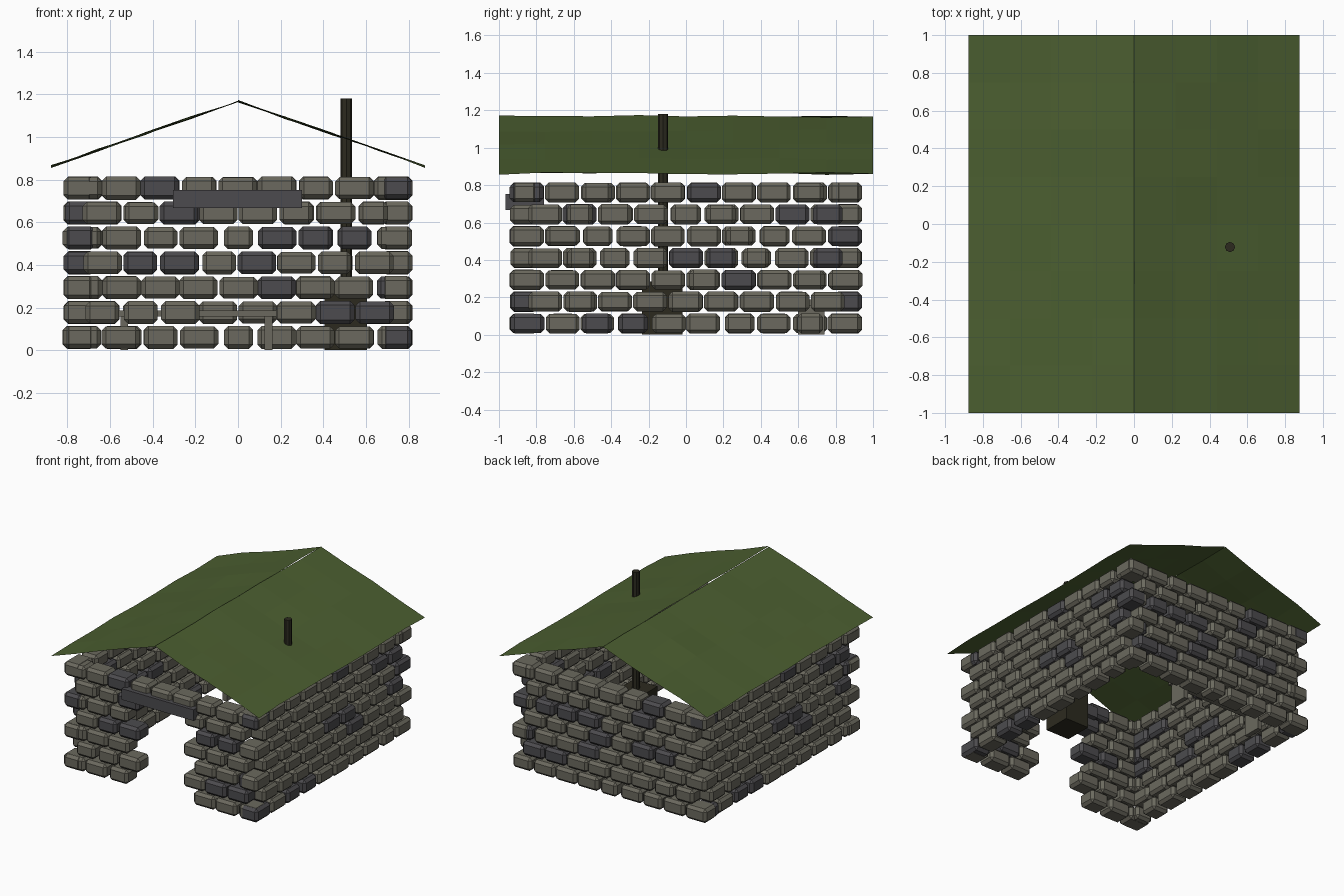
import bpy, bmesh, math, random
from mathutils import Matrix, Vector

if "Cube" in bpy.data.objects:
    bpy.data.objects.remove(bpy.data.objects["Cube"])

random.seed(4)


def material(name, hex_colour):
    m = bpy.data.materials.new(name)
    rgb = [int(hex_colour[i:i + 2], 16) / 255 for i in (0, 2, 4)]
    m.diffuse_color = [((c + 0.055) / 1.055) ** 2.4 for c in rgb] + [1]
    m.use_nodes = True
    m.node_tree.nodes["Principled BSDF"].inputs["Base Color"].default_value = m.diffuse_color
    return m


STONE = material("warm grey stone", "6b695e")
DARK = material("dark slate", "4c4b4e")
GREEN = material("moss green", "4b5e30")
IRON = material("sooty iron", "2c2a1f")


def finish(bm, name, *mats):
    bmesh.ops.recalc_face_normals(bm, faces=bm.faces)
    me = bpy.data.meshes.new(name)
    bm.to_mesh(me)
    bm.free()
    for m in mats:
        me.materials.append(m)
    ob = bpy.data.objects.new(name, me)
    bpy.context.collection.objects.link(ob)
    return ob


def add_box(bm, lo, hi, mat=0):
    lo, hi = Vector(lo), Vector(hi)
    mx = Matrix.Translation((lo + hi) / 2) @ Matrix.Diagonal((*(hi - lo), 1))
    verts = bmesh.ops.create_cube(bm, size=1, matrix=mx)["verts"]
    for f in {f for v in verts for f in v.link_faces}:
        f.material_index = mat


def box(name, lo, hi, mat):
    bm = bmesh.new()
    add_box(bm, lo, hi)
    return finish(bm, name, mat)


# Stone courses, bottom to top: n/m/w = narrow/medium/wide, capital = dark
WIDTH = {"n": 0.137, "m": 0.157, "w": 0.18}
SHORT_ROWS = ["wwmwnwwwm", "mmwwwwWW", "wwwwwWwwM", "wMWmWwmw",
              "wwmwnWMMm", "wmWwwmwn", "wwWmwwmww"]
LONG_ROWS = ["WwMMwwmwnw", "wmwwwwwww", "wwwwwmWwmw", "wnmwWMnwM",
             "wwmwwwnmwW", "wnwwmmwWM", "WwmwwWwwmw"]
DEPTH = 0.14


def wall(name, rows, pitch, outer, along_x, door=False):
    bm = bmesh.new()
    side = math.copysign(1, outer)
    for r, row in enumerate(rows):
        z = 0.06 + 0.1167 * r
        for i, ch in enumerate(row):
            c = (i - (len(row) - 1) / 2) * pitch
            if door and r < 6 and abs(c) < 0.25:
                continue
            c += random.uniform(-0.004, 0.004)
            h = WIDTH[ch.lower()] / 2
            face = outer + random.uniform(-0.004, 0.004)
            a, b = sorted((face, face - side * DEPTH))
            top = 0.0525 + random.uniform(-0.002, 0.002)
            lo, hi = (c - h, a, z - top), (c + h, b, z + top)
            if not along_x:
                lo, hi = (a, c - h, z - top), (b, c + h, z + top)
            add_box(bm, lo, hi, int(ch.isupper()))
    # Chamfer every stone
    bmesh.ops.bevel(bm, geom=bm.edges[:], offset=0.02, segments=1,
                    affect='EDGES', clamp_overlap=True, material=-1)
    return finish(bm, name, STONE, DARK)


wall("front_wall", SHORT_ROWS, 0.1825, -0.937, True, door=True)
wall("back_wall", SHORT_ROWS, 0.1825, 0.937, True)
wall("right_wall", LONG_ROWS, 0.189, 0.815, False)
wall("left_wall", [r[::-1] for r in LONG_ROWS], 0.189, -0.815, False)

# Door lintel
box("door_lintel", (-0.305, -0.965, 0.668), (0.30, -0.76, 0.752), DARK)

# Roof: two gently sagging sheets meeting at the ridge
for name, side in (("left_roof", -1), ("right_roof", 1)):
    bm = bmesh.new()
    nx, ny = 4, 8
    grid = [[bm.verts.new((side * 0.877 * i / nx, -1 + 2 * j / ny,
                           1.168 - 0.306 * i / nx + random.uniform(-0.007, 0.007)))
             for j in range(ny + 1)] for i in range(nx + 1)]
    for i in range(nx):
        for j in range(ny):
            bm.faces.new((grid[i][j], grid[i + 1][j],
                          grid[i + 1][j + 1], grid[i][j + 1]))
    ob = finish(bm, name, GREEN)
    if ob.data.polygons[0].normal.z < 0:
        ob.data.flip_normals()

# Stove and its pipe
box("stove", (0.405, -0.235, 0.0), (0.605, -0.02, 0.285), IRON)
bm = bmesh.new()
bmesh.ops.create_cone(bm, cap_ends=True, segments=8, radius1=0.027, radius2=0.027,
                      depth=0.90, matrix=Matrix.Translation((0.508, -0.122, 0.73)))
finish(bm, "stove_pipe", IRON)

# Bench along the back wall
box("bench_top", (-0.57, 0.59, 0.157), (0.18, 0.75, 0.187), STONE)
for name, x in (("bench_left_leg", -0.533), ("bench_right_leg", 0.143)):
    box(name, (x - 0.018, 0.60, 0.0), (x + 0.018, 0.74, 0.157), STONE)
